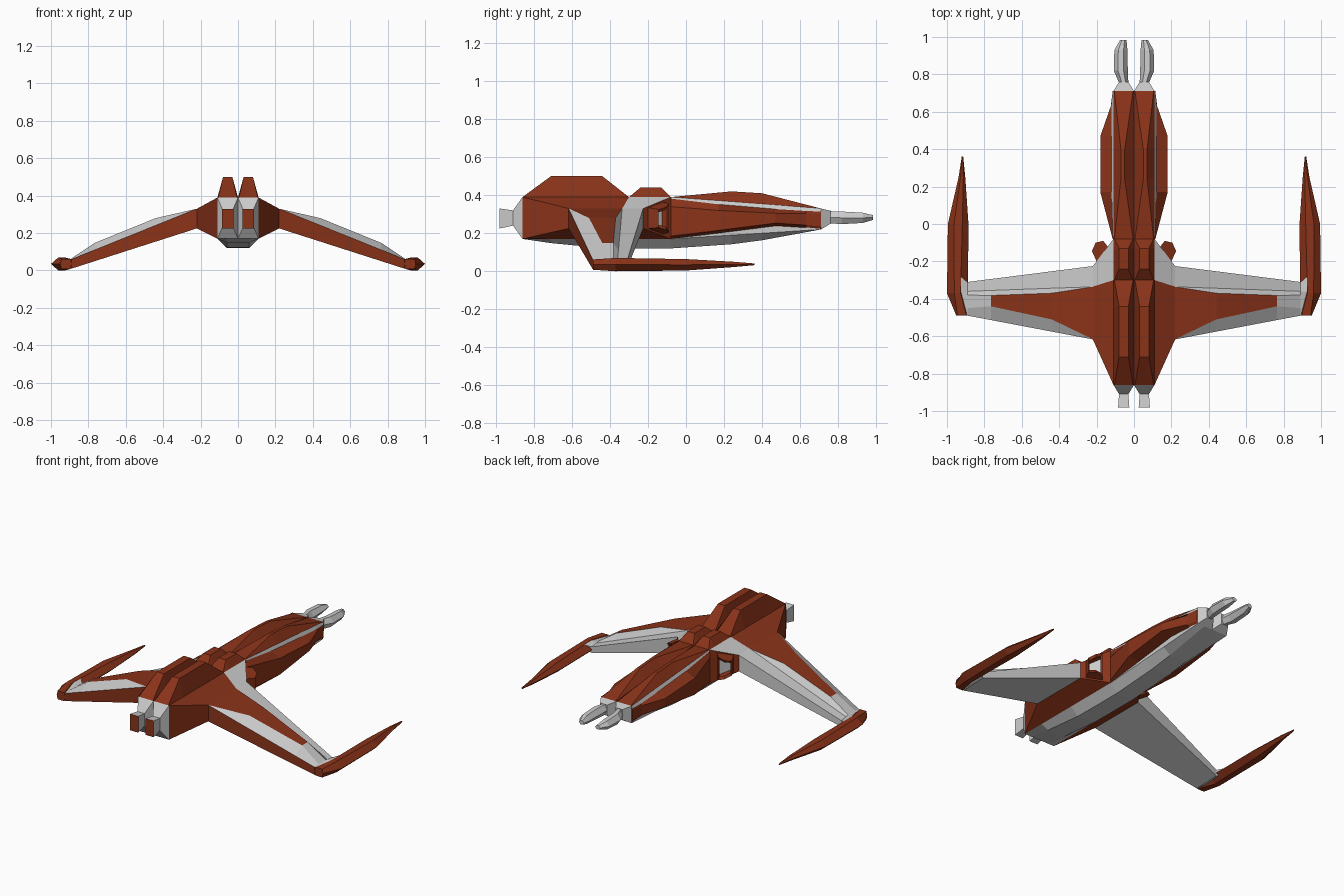
import bpy, bmesh


def material(name, rgb):
    m = bpy.data.materials.new(name)
    m.diffuse_color = (*rgb, 1)
    return m


MATS = [material("grey_metal", (0.8, 0.8, 0.8)), material("rust_red", (0.254, 0.033, 0.0097))]
G, R = 0, 1


def loft(name, rings, colour, closed=True, caps=(G, G)):
    """Skin matching rings; colour(i, j) picks the paint of segment i, strip j. Mirrored in x."""
    bm = bmesh.new()
    vs = [[bm.verts.new(p) for p in ring] for ring in rings]
    n = len(rings[0])
    for i in range(len(rings) - 1):
        for j in range(n if closed else n - 1):
            k = (j + 1) % n
            f = bm.faces.new((vs[i][j], vs[i][k], vs[i + 1][k], vs[i + 1][j]))
            f.material_index = colour(i, j)
    for ring, c in zip((vs[0], vs[-1]), caps):
        if c is not None:
            bm.faces.new(ring).material_index = c
    bmesh.ops.recalc_face_normals(bm, faces=bm.faces)
    me = bpy.data.meshes.new(name)
    bm.to_mesh(me)
    bm.free()
    for m in MATS:
        me.materials.append(m)
    ob = bpy.data.objects.new(name, me)
    bpy.context.collection.objects.link(ob)
    ob.modifiers.new("mirror", "MIRROR").use_axis = (True, False, False)
    return ob


def rect(y, x0, x1, z0, z1):
    return [(x0, y, z0), (x1, y, z0), (x1, y, z1), (x0, y, z1)]


def hexa(y, x0, x1, z0, z1, t=0.3):
    a, b, m = x0 + (x1 - x0) * t, x1 - (x1 - x0) * t, (z0 + z1) / 2
    return [(x0, y, m), (a, y, z0), (b, y, z0), (x1, y, m), (b, y, z1), (a, y, z1)]


# Hull: y, belly z, lower edge z, upper edge z, ridge z, ridge inner x, ridge outer x
stations = [
    (-.86, .17, .17, .39, .39, .005, .105),
    (-.71, .148, .17, .39, .50, .03, .08),
    (-.44, .122, .17, .39, .50, .03, .08),
    (-.30, .12, .17, .39, .39, .005, .105),
    (-.24, .12, .17, .39, .44, .03, .08),
    (-.13, .12, .17, .39, .44, .03, .08),
    (-.08, .12, .17, .39, .39, .005, .105),
    (.24, .142, .19, .366, .42, .05, .07),
    (.40, .163, .20, .354, .41, .05, .07),
    (.71, .22, .22, .33, .33, .005, .105),
]
loft("hull",
     [[(0, y, zb), (.06, y, zb), (.11, y, zl), (.11, y, zt), (ro, y, zr), (ri, y, zr), (0, y, zt)]
      for y, zb, zl, zt, zr, ri, ro in stations],
     lambda i, j: G if j < 2 or (j == 2 and i > 5) else R, closed=False, caps=(None, None))

# Side bulges with a grey upper trim strip: y, outer x, bottom z, outer z, strip z, hull edge z
bulge = [(-.08, .114, .17, .34, .382, .39), (.17, .18, .20, .32, .352, .371),
         (.47, .18, .238, .305, .327, .349), (.63, .124, .228, .305, .317, .336),
         (.71, .114, .22, .30, .314, .33)]
loft("side_bulge",
     [[(.109, y, z0), (x, y, z0 + .015), (x, y, zm), (.12 if -.05 < y < .7 else .113, y, z1),
       (.109, y, zt)] for y, x, z0, zm, z1, zt in bulge],
     lambda i, j: G if j == 3 else R, caps=(R, R))

# Twin engines
loft("engine", [rect(-.86, 0, .11, .17, .39), rect(-.91, .03, .08, .24, .32),
                rect(-.98, .025, .085, .225, .33)], lambda i, j: G, caps=(G, R))

# Twin nose cones and prongs
loft("nose_cone", [rect(.71, 0, .11, .22, .33), rect(.76, .03, .08, .25, .318)], lambda i, j: G)
loft("nose_prong", [hexa(.755, .03, .08, .252, .316), hexa(.82, .033, .108, .248, .314),
                    hexa(.93, .035, .105, .254, .308), hexa(.983, .04, .075, .27, .295)],
     lambda i, j: G)


# Wings with root: (y, z) outline per x station
def wing_ring(x, *yz):
    return [(x, y, z) for y, z in yz]


loft("wing", [
    wing_ring(.11, (-.86, .39), (-.30, .39), (-.08, .39), (-.08, .17), (-.86, .17)),
    wing_ring(.22, (-.617, .33), (-.335, .33), (-.225, .33), (-.225, .225), (-.617, .225)),
    wing_ring(.89, (-.49, .06), (-.36, .06), (-.31, .055), (-.31, .015), (-.49, .01)),
    wing_ring(.925, (-.45, .04), (-.36, .068), (-.285, .068), (-.30, .03), (-.45, .02))],
    lambda i, j: R if j == 4 or (i == 0 and j in (0, 2, 3)) else G)

# Raised red panel on top of each wing
loft("wing_panel", [
    wing_ring(.22, (-.617, .33), (-.616, .33), (-.336, .33), (-.335, .33)),
    wing_ring(.44, (-.575, .241), (-.51, .28), (-.37, .28), (-.343, .241)),
    wing_ring(.765, (-.513, .11), (-.44, .148), (-.382, .148), (-.355, .11)),
    wing_ring(.89, (-.49, .06), (-.45, .065), (-.38, .065), (-.36, .06))],
    lambda i, j: R if j == 1 and i < 2 else G, closed=False, caps=(None, None))

# Wingtip blades
loft("wingtip_blade", [
    hexa(-.49, .89, .95, .008, .062, .1), hexa(-.37, .888, 1.0, 0, .07, .35),
    hexa(0, .885, .995, .004, .064), hexa(.25, .902, .938, .022, .05),
    hexa(.36, .913, .921, .032, .041)], lambda i, j: R, caps=(R, R))


# Side intakes on the slanted wing root: three (x, y, low z, high z) posts per ring
def intake_ring(*posts):
    return [(x, y, lo) for x, y, lo, hi in posts] + [(x, y, hi) for x, y, lo, hi in reversed(posts)]


loft("side_intake", [
    intake_ring((.139, -.122, .195, .365), (.169, -.162, .21, .35), (.199, -.202, .225, .335)),
    intake_ring((.165, -.09, .205, .355), (.205, -.10, .218, .338), (.225, -.145, .23, .325)),
    intake_ring((.17, -.10, .225, .335), (.20, -.108, .235, .322), (.216, -.145, .245, .31)),
    intake_ring((.15, -.127, .225, .335), (.172, -.156, .235, .322), (.194, -.185, .245, .31))],
    lambda i, j: R, caps=(R, G))
